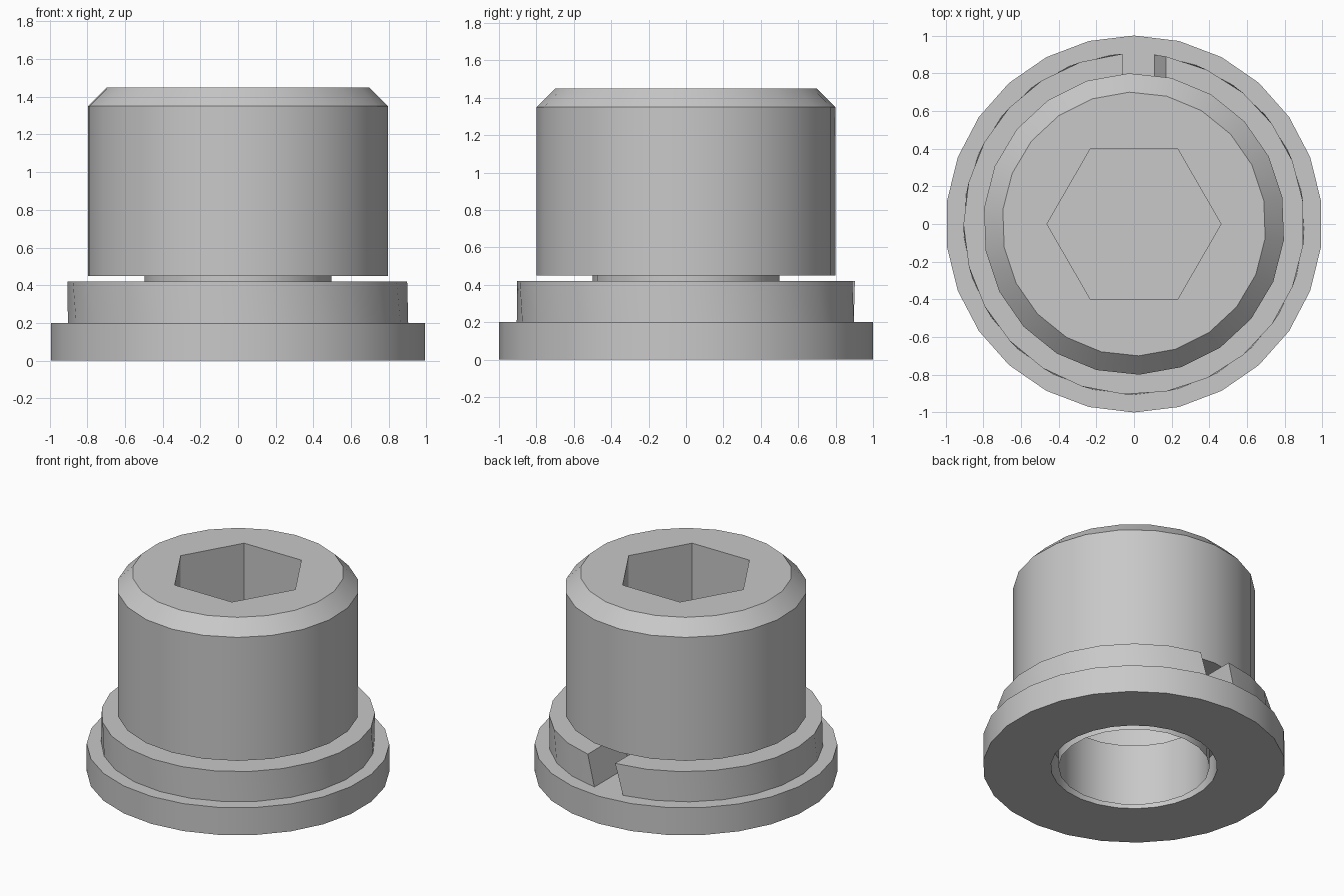
import bpy, bmesh, math

cube = bpy.data.objects.get("Cube")
if cube:
    bpy.data.objects.remove(cube, do_unlink=True)

steel = bpy.data.materials.new("grey_steel")
steel.use_nodes = True
STEEL = (0.58, 0.58, 0.58, 1)
steel.diffuse_color = STEEL
steel.node_tree.nodes["Principled BSDF"].inputs["Base Color"].default_value = STEEL


def circle(bm, r, z, n, start):
    """Ring of vertices; start is the first vertex angle in degrees."""
    angles = [math.radians(start) + math.tau * i / n for i in range(n)]
    return [bm.verts.new((r * math.cos(a), r * math.sin(a), z)) for a in angles]


def skin(bm, a, b, closed=True):
    """Quads between two equally long vertex rows."""
    n = len(a)
    for i in range(n if closed else n - 1):
        j = (i + 1) % n
        bm.faces.new((a[i], a[j], b[j], b[i]))


def finish(bm, name):
    bmesh.ops.recalc_face_normals(bm, faces=bm.faces[:])
    mesh = bpy.data.meshes.new(name)
    bm.to_mesh(mesh)
    bm.free()
    mesh.materials.append(steel)
    obj = bpy.data.objects.new(name, mesh)
    bpy.context.collection.objects.link(obj)
    bpy.ops.object.select_all(action="DESELECT")
    obj.select_set(True)
    bpy.context.view_layer.objects.active = obj
    bpy.ops.object.shade_smooth_by_angle(angle=math.radians(30))


# Flat washer
bm = bmesh.new()
rows = [circle(bm, r, z, 26, 90) for r, z in ((1, 0), (1, 0.2), (0.55, 0.2), (0.55, 0))]
for i in range(4):
    skin(bm, rows[i], rows[(i + 1) % 4])
finish(bm, "flat_washer")

# Split spring washer with slanted cut ends at the back
bm = bmesh.new()


def split_row(r, z, lean):
    first = math.acos((0.17 - lean) / r)
    last = math.acos((-0.06 - lean) / r) - math.tau
    angles = [first + (last - first) * i / 24 for i in range(25)]
    return [bm.verts.new((r * math.cos(a), r * math.sin(a), z)) for a in angles]


rows = [split_row(*p) for p in ((0.905, 0.2, 0.06), (0.905, 0.42, 0),
                                (0.51, 0.42, 0), (0.51, 0.2, 0.06))]
for i in range(4):
    skin(bm, rows[i], rows[(i + 1) % 4], closed=False)
for end in (0, -1):
    bm.faces.new([row[end] for row in rows])
finish(bm, "spring_washer")

# Cap screw: open hollow shank, chamfered head, hexagonal socket
bm = bmesh.new()
profile = ((0.5, 0), (0.5, 0.45), (0.8, 0.45), (0.8, 1.35), (0.7, 1.45))
rows = [circle(bm, r, z, 22, -88) for r, z in profile]
for a, b in zip(rows, rows[1:]):
    skin(bm, a, b)
hex_radius = 0.4 / math.cos(math.pi / 6)
rim = circle(bm, hex_radius, 1.45, 6, 0)
floor = circle(bm, hex_radius, 0.95, 6, 0)
skin(bm, rim, floor)
bm.faces.new(floor)
edges = [bm.edges.get((loop[i - 1], loop[i])) for loop in (rows[-1], rim) for i in range(len(loop))]
bmesh.ops.triangle_fill(bm, edges=edges, use_beauty=True, normal=(0, 0, 1))
finish(bm, "cap_screw")
